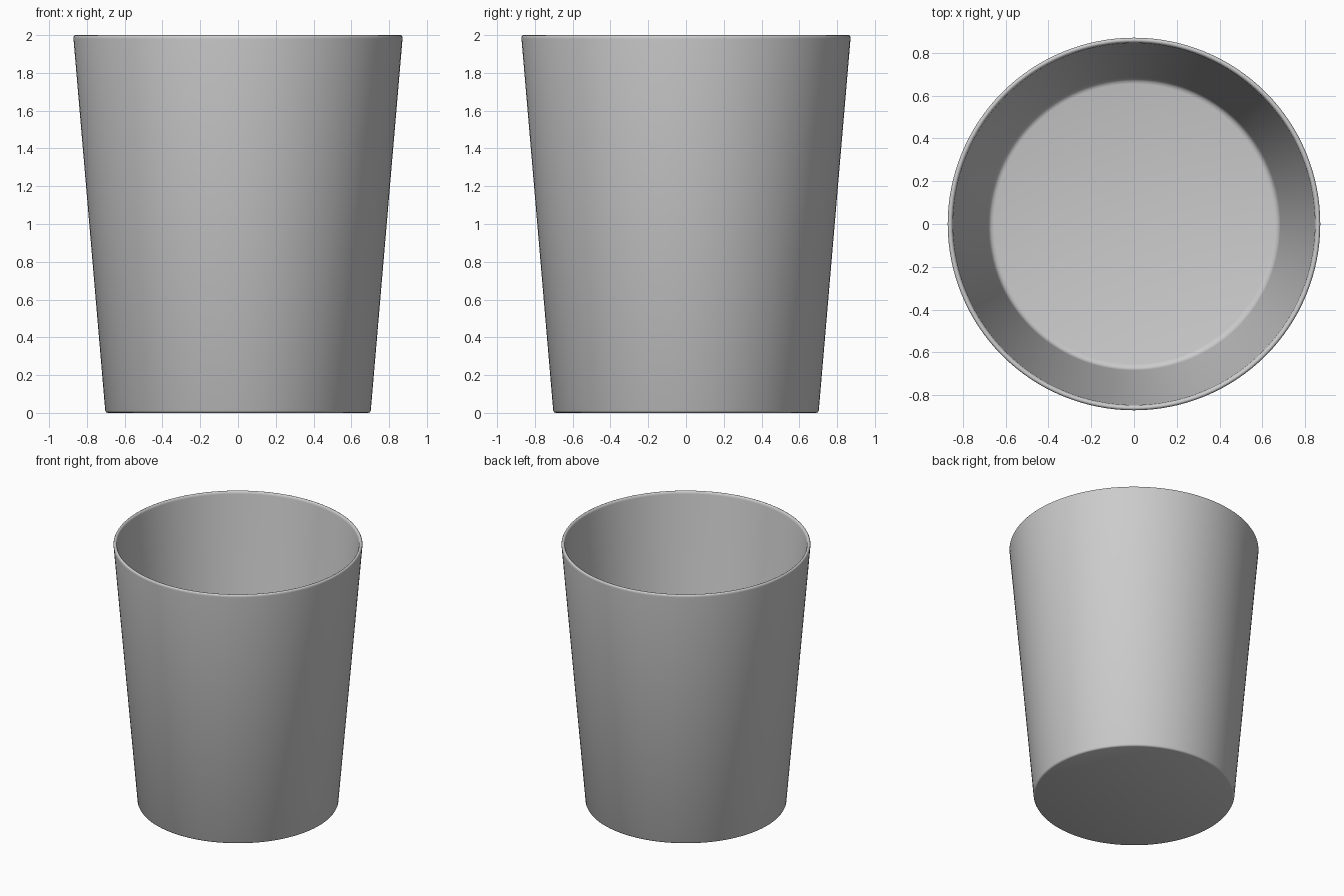
import bpy, bmesh, math

if "Cube" in bpy.data.objects:
    bpy.data.objects.remove(bpy.data.objects["Cube"])

SEGMENTS = 128

# Half cross-section (radius, height): underside, outer wall, rounded rim, inner wall, floor
profile = [
    (0.0, 0.0), (0.69, 0.0), (0.698, 0.003), (0.703, 0.012),
    (0.871, 1.98), (0.871, 1.99), (0.867, 1.997), (0.860, 2.0),
    (0.853, 1.997), (0.848, 1.99), (0.846, 1.98),
    (0.684, 0.075), (0.679, 0.055), (0.669, 0.044), (0.655, 0.04),
    (0.0, 0.04),
]


def lathe(name, points):
    """Spin a profile round the z axis into a closed solid."""
    bm = bmesh.new()
    verts = [bm.verts.new((r, 0, z)) for r, z in points]
    edges = [bm.edges.new(pair) for pair in zip(verts, verts[1:])]
    bmesh.ops.spin(bm, geom=verts + edges, cent=(0, 0, 0), axis=(0, 0, 1),
                   angle=math.tau, steps=SEGMENTS)
    bmesh.ops.remove_doubles(bm, verts=bm.verts, dist=0.0005)
    bmesh.ops.recalc_face_normals(bm, faces=bm.faces)
    mesh = bpy.data.meshes.new(name)
    bm.to_mesh(mesh)
    bm.free()
    obj = bpy.data.objects.new(name, mesh)
    bpy.context.collection.objects.link(obj)
    return obj


# Tapered open cup
cup = lathe("cup", profile)
bpy.context.view_layer.objects.active = cup
cup.select_set(True)
bpy.ops.object.shade_smooth_by_angle(angle=math.radians(50))
